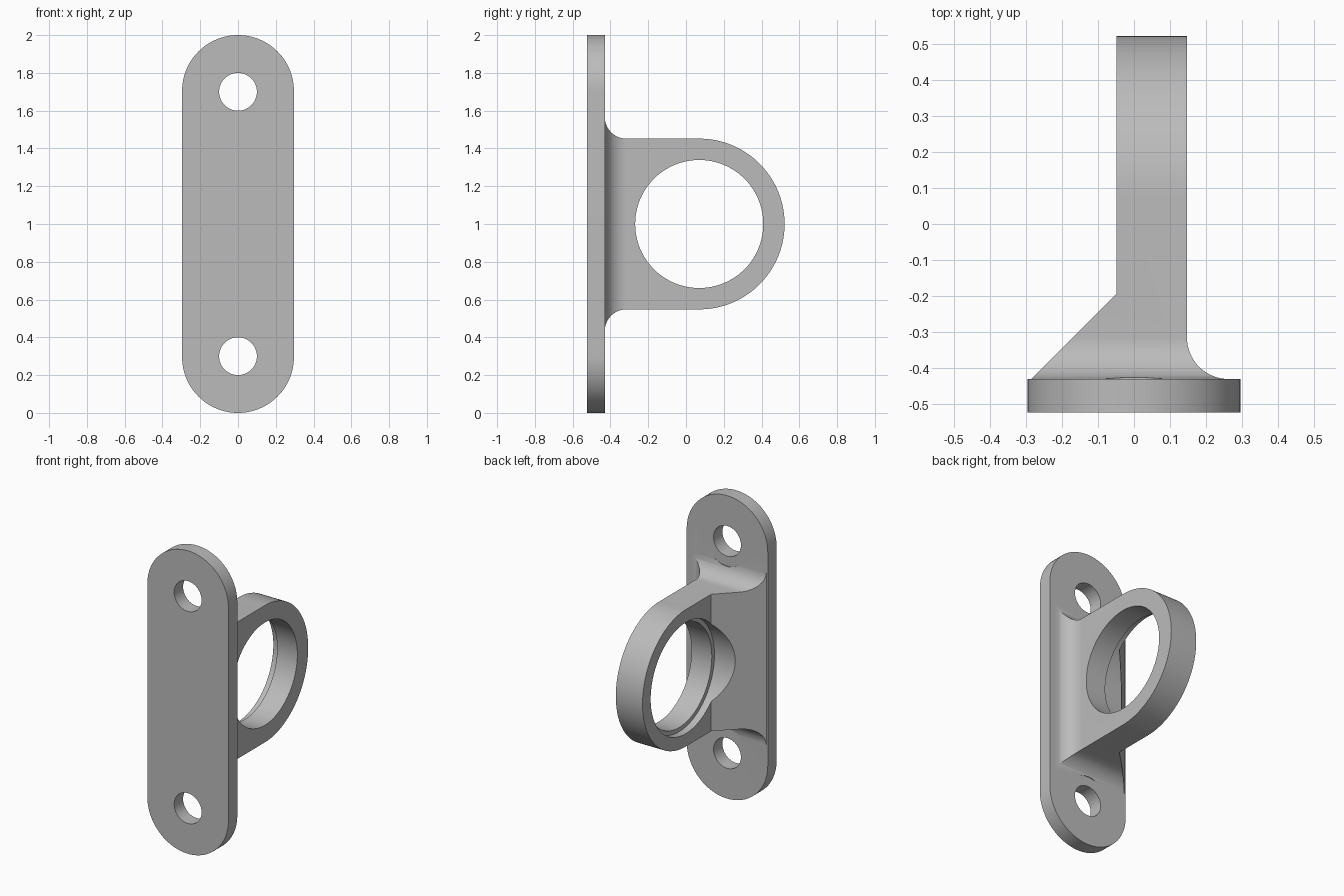
import bpy, bmesh
from math import sin, cos, pi, radians
from mathutils import Vector

cube = bpy.data.objects.get("Cube")
if cube:
    bpy.data.objects.remove(cube, do_unlink=True)

grey = bpy.data.materials.new("plain grey")
grey.use_nodes = True
grey.diffuse_color = (0.5, 0.5, 0.5, 1)
grey.node_tree.nodes["Principled BSDF"].inputs["Base Color"].default_value = (0.5, 0.5, 0.5, 1)

# Main sizes
HALF_W, BACK, FRONT = 0.296, -0.43, -0.523
RING_Y, RING_R = 0.07, 0.452
ARM_L, ARM_R = 0.147, -0.048
FILLET, ROOT = 0.115, -0.48


def arc(cx, cy, r, a0, a1, n):
    """Points on an arc, angles in degrees."""
    steps = [radians(a0 + (a1 - a0) * i / n) for i in range(n + 1)]
    return [(cx + r * cos(a), cy + r * sin(a)) for a in steps]


def prism(name, outline, axis, lo, hi):
    """Extrude a closed outline along an axis (x: yz, y: xz, z: xy)."""
    def place(p, t):
        u, v = p
        return {"x": (t, u, v), "y": (u, t, v), "z": (u, v, t)}[axis]
    bm = bmesh.new()
    face = bm.faces.new([bm.verts.new(place(p, lo)) for p in outline])
    new = bmesh.ops.extrude_face_region(bm, geom=[face])["geom"]
    shift = Vector(place((0, 0), hi - lo))
    bmesh.ops.translate(bm, vec=shift, verts=[g for g in new if isinstance(g, bmesh.types.BMVert)])
    bmesh.ops.recalc_face_normals(bm, faces=bm.faces)
    mesh = bpy.data.meshes.new(name)
    bm.to_mesh(mesh)
    bm.free()
    mesh.materials.append(grey)
    obj = bpy.data.objects.new(name, mesh)
    bpy.context.collection.objects.link(obj)
    return obj


def cylinder(name, u, v, r, axis, lo, hi):
    return prism(name, arc(u, v, r, 0, 360, 96)[:-1], axis, lo, hi)


def combine(obj, operation, *others):
    """Apply booleans to obj and remove the tools."""
    for other in others:
        mod = obj.modifiers.new(operation, "BOOLEAN")
        mod.operation, mod.solver, mod.object = operation, "EXACT", other
    bpy.context.view_layer.update()
    result = obj.evaluated_get(bpy.context.evaluated_depsgraph_get())
    mesh = bpy.data.meshes.new_from_object(result)
    obj.modifiers.clear()
    obj.data = mesh
    for other in others:
        bpy.data.objects.remove(other, do_unlink=True)


# Arm: side profile with a round end and filleted roots
top, bottom = 1 + RING_R, 1 - RING_R
side = [(ROOT, bottom - FILLET)]
side += arc(BACK + FILLET, bottom - FILLET, FILLET, 180, 90, 16)
side += arc(RING_Y, 1, RING_R, -90, 90, 64)
side += arc(BACK + FILLET, top + FILLET, FILLET, 270, 180, 16)
side += [(ROOT, top + FILLET)]
bracket = prism("ring_bracket", side, "x", -0.4, 0.4)

# Arm: plan with a sloping gusset on one side and a fillet on the other
gusset = -0.285
plan = [(gusset, ROOT), (gusset, BACK), (ARM_R, BACK + ARM_R - gusset), (ARM_R, 0.7), (ARM_L, 0.7)]
plan += arc(ARM_L + FILLET, BACK + FILLET, FILLET, 180, 270, 16)
plan += [(ARM_L + FILLET, ROOT)]
combine(bracket, "INTERSECT", prism("plan", plan, "z", 0.2, 1.8))

# Ring bore with a wider recess, and clearance for the screw heads
combine(bracket, "DIFFERENCE",
        cylinder("bore", RING_Y, 1, 0.339, "x", -0.6, 0.6),
        cylinder("recess", RING_Y, 1, 0.367, "x", -0.6, 0.0),
        *[cylinder("clearance", 0, z, 0.165, "y", BACK, 0.3) for z in (0.3, 1.7)])

# Wall plate with rounded ends and two screw holes
ends = arc(0, 2 - HALF_W, HALF_W, 0, 180, 48) + arc(0, HALF_W, HALF_W, 180, 360, 48)
plate = prism("wall_plate", ends, "y", FRONT, BACK)
combine(plate, "DIFFERENCE",
        *[cylinder("screw_hole", 0, z, 0.1, "y", -0.7, -0.3) for z in (0.3, 1.7)])
combine(bracket, "UNION", plate)

# Smooth curves, sharp edges
bpy.ops.object.select_all(action="DESELECT")
bracket.select_set(True)
bpy.context.view_layer.objects.active = bracket
bpy.ops.object.shade_smooth_by_angle(angle=radians(25))
